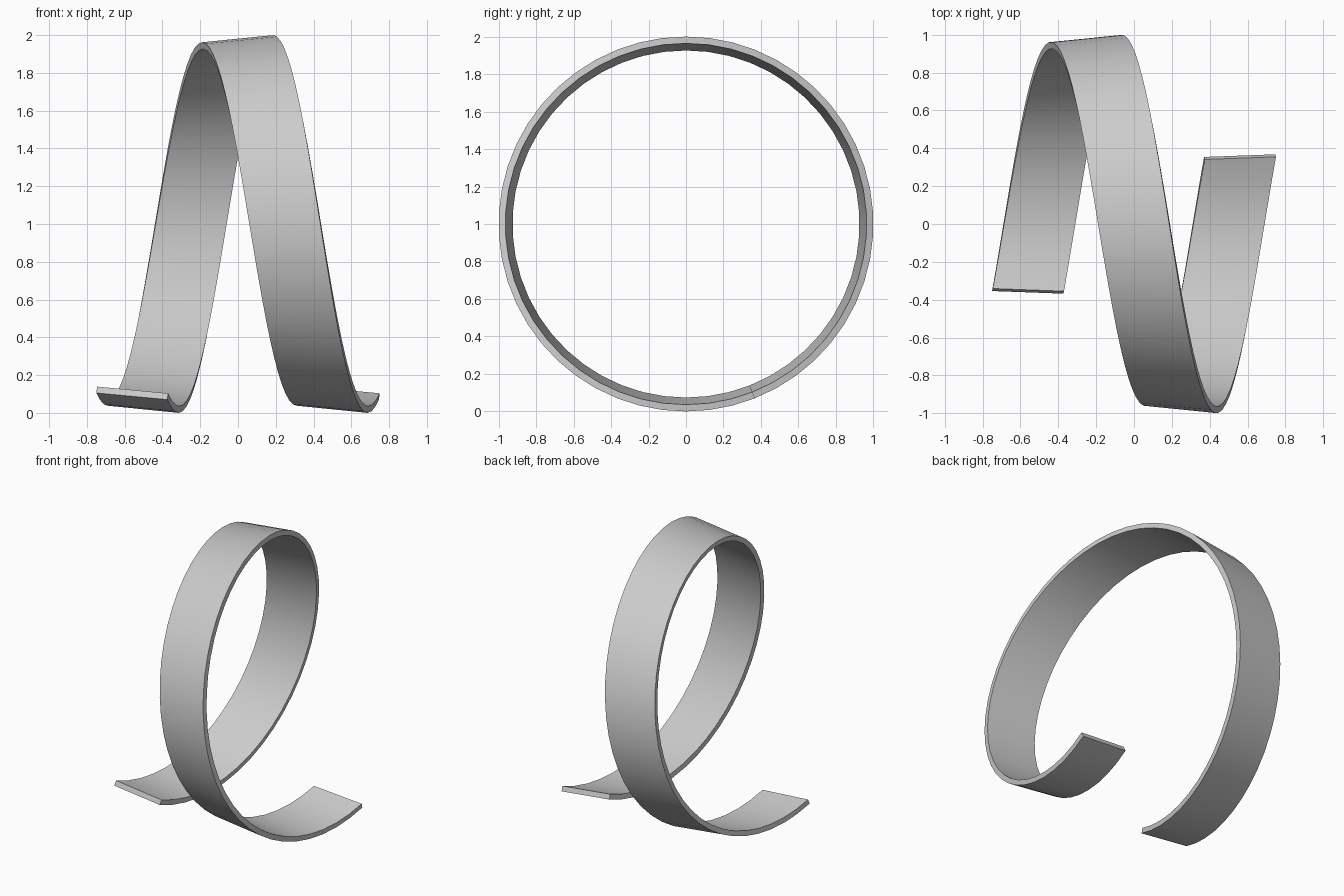
import bpy, bmesh
from math import sin, cos, radians

cube = bpy.data.objects.get("Cube")
if cube:
    bpy.data.objects.remove(cube)

TURNS, PITCH, STEPS = 1.12, 1.0, 56

# Grey finish
grey = bpy.data.materials.new("plain_grey")
grey.use_nodes = True
colour = (0.6, 0.6, 0.6, 1)
grey.diffuse_color = colour
grey.node_tree.nodes["Principled BSDF"].inputs["Base Color"].default_value = colour

# Slightly tilted strip section as (x, radius)
section = [(-0.19, 0.962), (0.186, 1.0), (0.19, 0.964), (-0.186, 0.926)]

# Sweep the section along a helix about the x axis
bm = bmesh.new()
rings = []
for i in range(STEPS + 1):
    turn = TURNS * (i / STEPS - 0.5)
    a = radians(180 + 360 * turn)
    rings.append([bm.verts.new((x + PITCH * turn, r * sin(a), 1 - r * cos(a)))
                  for x, r in section])
for ring, following in zip(rings, rings[1:]):
    for k in range(4):
        n = (k + 1) % 4
        bm.faces.new((ring[k], ring[n], following[n], following[k]))

# Close both strip ends
bm.faces.new(rings[0])
bm.faces.new(rings[-1])
bmesh.ops.recalc_face_normals(bm, faces=bm.faces)

mesh = bpy.data.meshes.new("spiral_ribbon")
bm.to_mesh(mesh)
bm.free()
mesh.materials.append(grey)
ribbon = bpy.data.objects.new("spiral_ribbon", mesh)
bpy.context.collection.objects.link(ribbon)

# Smooth curve with crisp strip edges
bpy.context.view_layer.objects.active = ribbon
ribbon.select_set(True)
bpy.ops.object.shade_smooth_by_angle(angle=radians(30))
